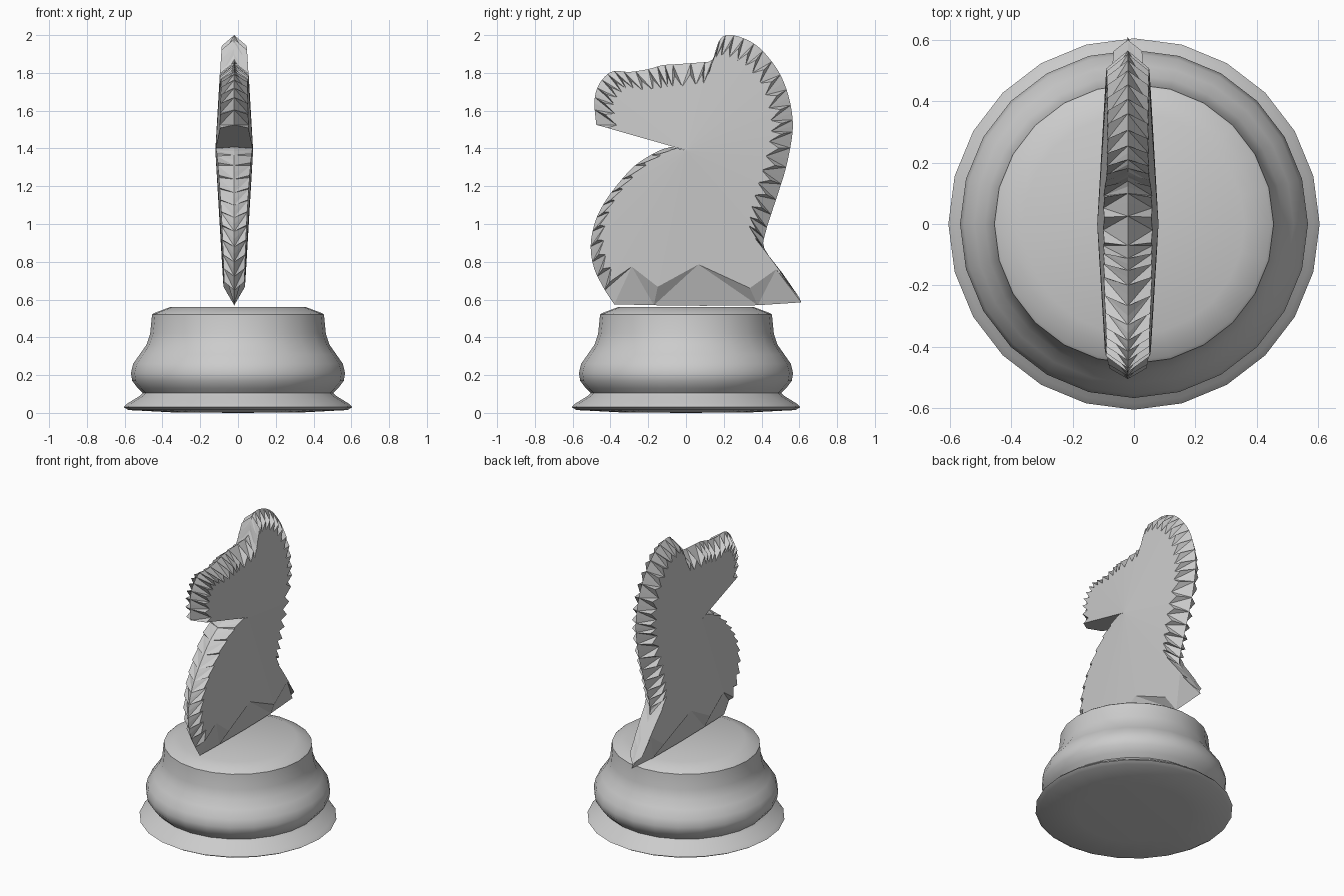
import bpy, bmesh, math
from mathutils import Vector

if "Cube" in bpy.data.objects:
    bpy.data.objects.remove(bpy.data.objects["Cube"])


def new_object(name, bm):
    bmesh.ops.recalc_face_normals(bm, faces=bm.faces[:])
    mesh = bpy.data.meshes.new(name)
    bm.to_mesh(mesh)
    bm.free()
    obj = bpy.data.objects.new(name, mesh)
    bpy.context.collection.objects.link(obj)
    return obj


def spline(pts, n):
    """Catmull-Rom curve through 2D points, n steps per span."""
    p = [Vector(q) for q in pts]
    p = [2 * p[0] - p[1]] + p + [2 * p[-1] - p[-2]]
    out = []
    for a, b, c, d in zip(p, p[1:], p[2:], p[3:]):
        for k in range(n):
            t = k / n
            out.append(0.5 * (2 * b + (c - a) * t + (2 * a - 5 * b + 4 * c - d) * t * t
                              + (3 * b - a - 3 * c + d) * t ** 3))
    return out + [p[-2]]


# Turned base
profile = [(0, 0), (0.35, 0.003), (0.58, 0.015), (0.605, 0.03), (0.585, 0.05),
           (0.52, 0.09), (0.505, 0.105), (0.53, 0.13), (0.56, 0.17), (0.567, 0.21),
           (0.555, 0.26), (0.52, 0.31), (0.485, 0.36), (0.465, 0.42), (0.455, 0.52),
           (0.445, 0.528), (0.40, 0.545), (0.36, 0.56), (0, 0.56)]
bm = bmesh.new()
vs = [bm.verts.new((0, r, z)) for r, z in profile]
es = [bm.edges.new(e) for e in zip(vs, vs[1:])]
bmesh.ops.spin(bm, geom=vs + es, cent=(0, 0, 0), axis=(0, 0, 1),
               angle=2 * math.pi, steps=24)
bmesh.ops.remove_doubles(bm, verts=bm.verts[:], dist=0.0005)
base = new_object("turned_base", bm)
bpy.context.view_layer.objects.active = base
base.select_set(True)
bpy.ops.object.shade_smooth_by_angle(angle=math.radians(40))

# Horse head outline (y, z): chest, bottom edge, then mane to lip
chest = [(-0.08, 1.408), (-0.15, 1.385), (-0.27, 1.31), (-0.37, 1.2), (-0.44, 1.1),
         (-0.485, 1.0), (-0.505, 0.88), (-0.485, 0.76), (-0.43, 0.65)]
bottom = [(-0.38, 0.575), (-0.17, 0.57), (0.09, 0.567), (0.38, 0.57), (0.61, 0.585)]
mane = [(0.60, 0.61), (0.51, 0.74), (0.415, 0.87), (0.42, 0.95), (0.45, 1.05),
        (0.49, 1.17), (0.53, 1.3), (0.56, 1.45), (0.565, 1.55), (0.545, 1.67),
        (0.50, 1.79), (0.43, 1.89), (0.36, 1.955), (0.28, 1.992), (0.21, 2.0),
        (0.17, 1.96), (0.14, 1.87), (0.07, 1.855), (-0.07, 1.845), (-0.13, 1.84),
        (-0.2, 1.82), (-0.3, 1.805), (-0.38, 1.81), (-0.43, 1.78), (-0.47, 1.72),
        (-0.485, 1.64), (-0.475, 1.525)]
rim = [(p, (0.05, 0.10)[i % 2]) for i, p in enumerate(spline(chest, 3))]
rim += [(Vector(p), (0.22, 0.10)[i % 2]) for i, p in enumerate(bottom)]
rim += [(p, (0.06, 0.12)[i % 2]) for i, p in enumerate(spline(mane, 3))]

# Lens-shaped head: sharp rim, toothed chamfer, side fans meeting at the throat
CX = -0.02
throat = Vector((0.0, 1.39))
bm = bmesh.new()
edge = [bm.verts.new((CX, *p)) for p, _ in rim]
hubs, insets = [], []
for side in (-1, 1):
    hubs.append(bm.verts.new((CX + side * 0.1, *throat)))
    row = []
    for p, depth in rim:
        d = throat - p
        q = p + d.normalized() * min(depth, d.length * 0.4)
        w = 0.1 - 0.035 * (q - throat).length / 0.6
        row.append(bm.verts.new((CX + side * w, *q)))
    insets.append(row)
    for i in range(len(rim) - 1):
        bm.faces.new((hubs[-1], row[i], row[i + 1]))
        if i % 2:
            bm.faces.new((row[i], edge[i], edge[i + 1]))
            bm.faces.new((row[i], edge[i + 1], row[i + 1]))
        else:
            bm.faces.new((row[i], edge[i], row[i + 1]))
            bm.faces.new((edge[i], edge[i + 1], row[i + 1]))
# Throat slit: chest top and jaw underside
for i in (0, -1):
    a, b = insets[0][i], insets[1][i]
    bm.faces.new((hubs[0], a, b, hubs[1]))
    bm.faces.new((a, edge[i], b))
new_object("horse_head", bm)
